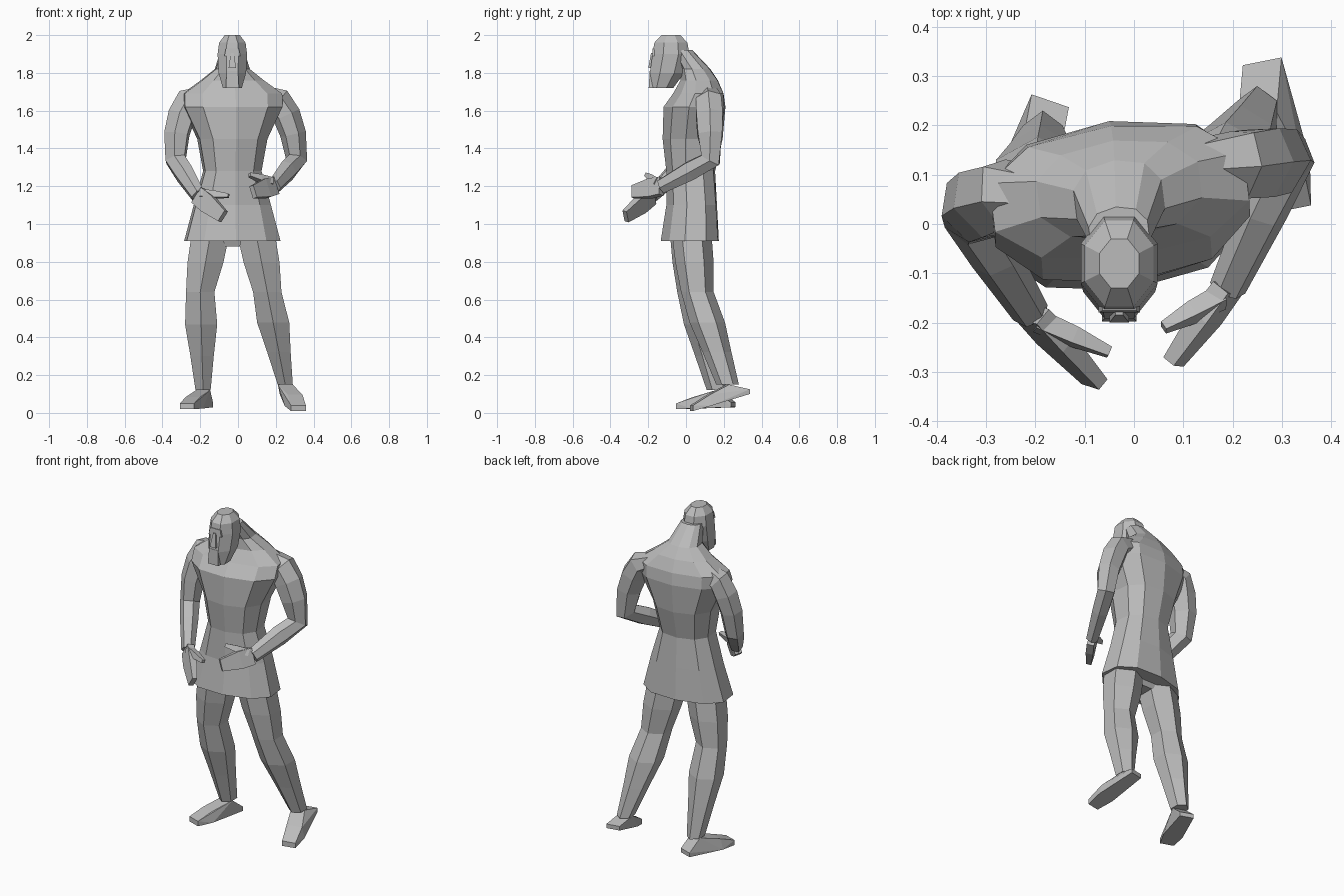
import bpy, bmesh, math
from mathutils import Vector, Matrix

default_cube = bpy.data.objects.get("Cube")
if default_cube:
    bpy.data.objects.remove(default_cube)

grey = bpy.data.materials.new("plain_grey")
grey.use_nodes = True
grey.diffuse_color = (0.5, 0.5, 0.5, 1)
shader = grey.node_tree.nodes["Principled BSDF"]
shader.inputs["Base Color"].default_value = grey.diffuse_color

ACROSS, ALONG, UP = Matrix.Identity(3)


def finish(name, bm):
    bmesh.ops.recalc_face_normals(bm, faces=bm.faces)
    mesh = bpy.data.meshes.new(name)
    bm.to_mesh(mesh)
    bm.free()
    mesh.materials.append(grey)
    part = bpy.data.objects.new(name, mesh)
    bpy.context.collection.objects.link(part)


def outline(sides, power):
    """Unit polygon with a flat front; a power below one makes it boxier."""
    points = []
    for i in range(sides):
        angle = math.tau * (i + 0.5) / sides
        c, s = math.cos(angle), math.sin(angle)
        points.append((math.copysign(abs(c) ** power, c), math.copysign(abs(s) ** power, s)))
    widest = max(x for x, y in points)
    deepest = max(y for x, y in points)
    return [(x / widest, y / deepest) for x, y in points]


def skin(name, sections, sides=6, power=1):
    """Closed faceted tube; each section is a centre and two half axes."""
    bm = bmesh.new()
    shape = outline(sides, power)
    loops = [[bm.verts.new(centre + u * a + v * b) for a, b in shape]
             for centre, u, v in sections]
    for low, high in zip(loops, loops[1:]):
        for i in range(sides):
            bm.faces.new((low[i - 1], low[i], high[i], high[i - 1]))
    bm.faces.new(loops[0])
    bm.faces.new(loops[-1])
    finish(name, bm)


def limb(name, points, widths, ratio, side, sides=6):
    """Tube whose sections stand square to a bent path."""
    sections = []
    last = len(points) - 1
    for i, (point, width) in enumerate(zip(points, widths)):
        heading = (points[min(i + 1, last)] - points[max(i - 1, 0)]).normalized()
        u = (side - heading * side.dot(heading)).normalized()
        sections.append((point, u * width, heading.cross(u) * width * ratio))
    skin(name, sections, sides)


def block(name, centre, size, taper):
    """Box with its upper face scaled by the taper."""
    bm = bmesh.new()
    bmesh.ops.create_cube(bm, size=1)
    for vert in bm.verts:
        if vert.co.z > 0:
            vert.co.x *= taper
            vert.co.y *= taper
        vert.co = Vector(c + s * p for c, s, p in zip(centre, size, vert.co))
    finish(name, bm)


def hull(name, points):
    bm = bmesh.new()
    for point in points:
        bm.verts.new(point)
    result = bmesh.ops.convex_hull(bm, input=bm.verts)
    inner = [vert for vert in result["geom_interior"] if vert.is_valid]
    bmesh.ops.delete(bm, geom=inner, context='VERTS')
    finish(name, bm)


def arm(prefix, shoulder, elbow, wrist, fingertip, thumb_tip):
    shoulder, elbow, wrist, fingertip, thumb_tip = map(
        Vector, (shoulder, elbow, wrist, fingertip, thumb_tip))
    side = (elbow - shoulder).cross(wrist - elbow).normalized()
    outward = ACROSS * math.copysign(0.03, elbow.x)
    # Rounded shoulder cap, bulging upper arm, forearm narrowing to the wrist
    path = [shoulder - outward * 2, shoulder + outward * 0.8 - UP * 0.03,
            shoulder.lerp(elbow, 0.3) + outward, shoulder.lerp(elbow, 0.6) + outward,
            elbow, elbow.lerp(wrist, 0.4), wrist]
    limb(prefix + "_arm", path, (.045, .06, .062, .057, .047, .043, .032), 1.35, side)
    # Flat hand and separate thumb
    knuckles = wrist.lerp(fingertip, 0.4)
    limb(prefix + "_hand", [wrist, knuckles, fingertip], (.02, .021, .014), 2.4, side, sides=4)
    base = wrist.lerp(knuckles, 0.3) + UP * 0.025
    limb(prefix + "_thumb", [base, base.lerp(thumb_tip, 0.5), thumb_tip], (.02, .018, .01), 1, side, sides=4)


def leg(prefix, hip, knee, ankle, heel, toe):
    hip, knee, ankle, heel, toe = map(Vector, (hip, knee, ankle, heel, toe))
    path = [hip, hip.lerp(knee, 0.5), knee, knee.lerp(ankle, 0.33), knee.lerp(ankle, 0.65), ankle]
    radii = (.1, .095, .075, .085, .062, .04)
    skin(prefix + "_leg", [(p, ACROSS * r, ALONG * (0.03 + r * 0.75)) for p, r in zip(path, radii)])
    # Foot widens to the ball and rises to the ankle
    sideways = (toe - heel).cross(UP).normalized() * 0.04
    ball = heel.lerp(toe, 0.7)
    instep = ankle.lerp(ball, 0.2)
    points = []
    for way in (sideways, -sideways):
        points += [heel + way, heel + way + UP * 0.025, ankle + way, instep + way,
                   ball + way * 1.4, ball + way + UP * 0.06, toe + way, toe + way + UP * 0.03]
    hull(prefix + "_foot", points)


# Tunic, chest, shoulders and neck: height, depth offset, half width, half depth
CENTRE = -0.03
turn = Matrix.Rotation(math.radians(7), 3, 'Z')
levels = [(.91, .02, .25, .155), (1.1, .03, .2, .135), (1.28, .025, .15, .13),
          (1.45, .035, .18, .16), (1.62, .045, .26, .165), (1.69, .065, .26, .135),
          (1.76, .07, .165, .1), (1.82, .05, .09, .08), (1.92, -.02, .06, .055)]
skin("torso", [(Vector((CENTRE, y, z)), turn @ ACROSS * wide, turn @ ALONG * deep)
               for z, y, wide, deep in levels], sides=10, power=0.85)
block("crotch", (CENTRE, .02, .92), (.08, .12, .08), taper=1.5)

# Head: height, depth offset, half width
levels = [(1.72, -.13, .05), (1.8, -.1, .073), (1.9, -.08, .078), (1.96, -.08, .07), (2, -.08, .04)]
skin("head", [(Vector((CENTRE, y, z)), ACROSS * wide, ALONG * wide * 1.25)
              for z, y, wide in levels], sides=8)
block("nose", (CENTRE, -.175, 1.865), (.04, .05, .08), taper=0.4)
block("brow", (CENTRE, -.16, 1.91), (.085, .04, .04), taper=0.8)
block("beard", (CENTRE, -.16, 1.765), (.07, .075, .09), taper=0.85)

# Arms bent with the forearms brought forward
arm("right", shoulder=(-.24, .06, 1.68), elbow=(-.33, .01, 1.34), wrist=(-.21, -.18, 1.15),
    fingertip=(-.08, -.32, 1.04), thumb_tip=(-.05, -.26, 1.15))
arm("left", shoulder=(.19, .12, 1.68), elbow=(.31, .13, 1.34), wrist=(.19, -.13, 1.2),
    fingertip=(.08, -.28, 1.17), thumb_tip=(.06, -.21, 1.26))

# Legs leaning back from the knees, left heel lifted
leg("right", hip=(-.145, .02, .95), knee=(-.2, .04, .64), ankle=(-.185, .17, .12),
    heel=(-.17, .25, .03), toe=(-.27, -.04, .02))
leg("left", hip=(.095, .03, .95), knee=(.155, .06, .64), ankle=(.25, .22, .15),
    heel=(.26, .33, .1), toe=(.32, .03, .01))
